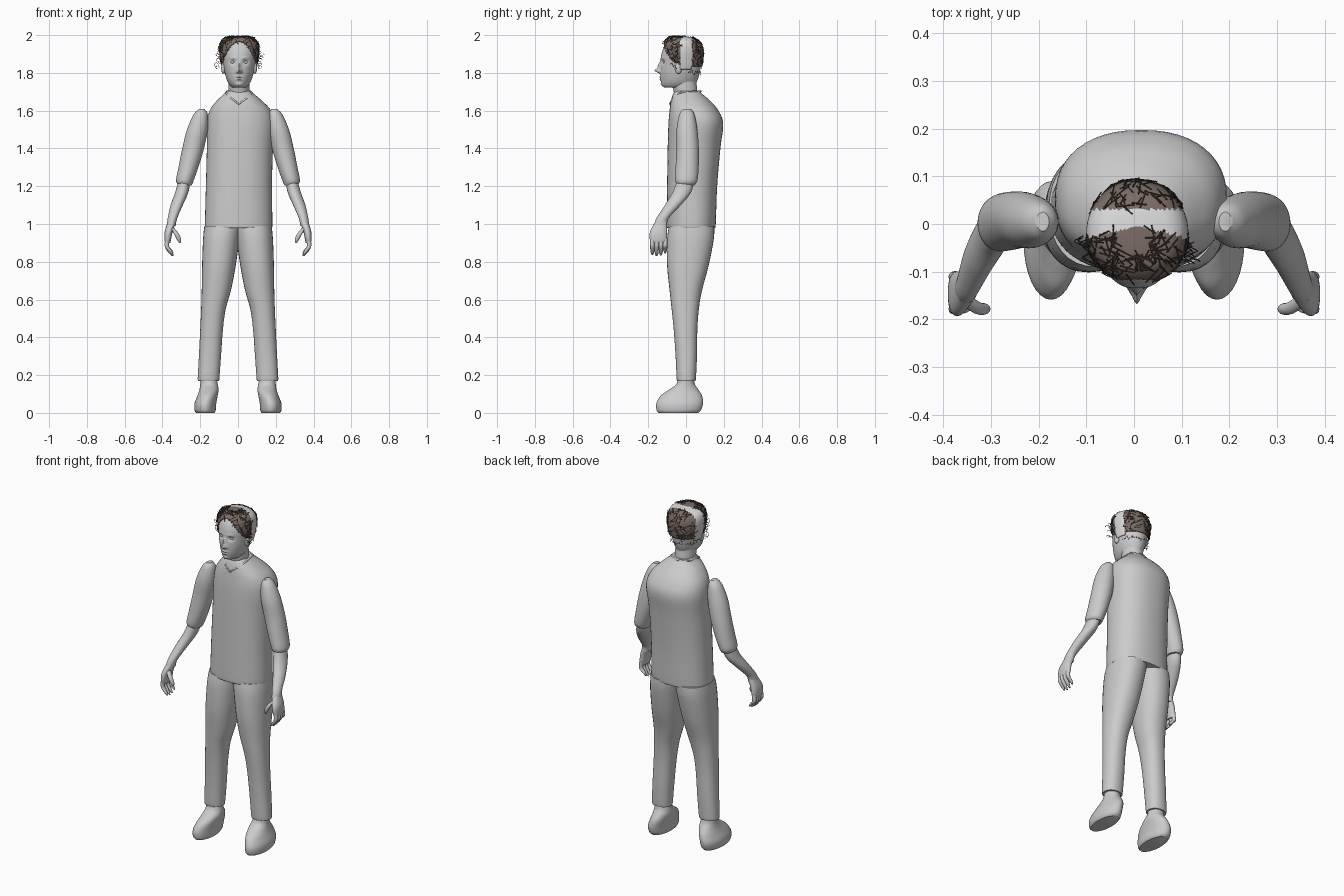
import bpy, bmesh, math, random
from mathutils import Vector

random.seed(4)
cube = bpy.data.objects.get("Cube")
if cube:
    bpy.data.objects.remove(cube, do_unlink=True)


def material(name, colour):
    mat = bpy.data.materials.new(name)
    mat.use_nodes = True
    mat.diffuse_color = (*colour, 1)
    mat.node_tree.nodes["Principled BSDF"].inputs["Base Color"].default_value = (*colour, 1)
    return mat


GREY = material("plain grey", (0.6, 0.6, 0.6))
PALE = material("pale grey", (0.7, 0.7, 0.7))
BROWN = material("hair brown", (0.2, 0.15, 0.13))
DARK = material("dark strand brown", (0.06, 0.045, 0.04))


def smooth(obj, angle=40):
    bpy.ops.object.select_all(action="DESELECT")
    obj.select_set(True)
    bpy.context.view_layer.objects.active = obj
    bpy.ops.object.shade_smooth_by_angle(angle=math.radians(angle))


def blend(a, b, c, d, t):
    """Smooth interpolation from b to c."""
    return 0.5 * (2 * b + (c - a) * t + (2 * a - 5 * b + 4 * c - d) * t * t
                  + (3 * b - a - 3 * c + d) * t ** 3)


def loft(name, slices, mats=(GREY,), n=32, steps=5, power=1.0, side=1, sculpt=None, edit=None):
    """Skin over horizontal slices, each (z, x low, x high, y low, y high)."""
    pts = [slices[0], *slices, slices[-1]]
    rows = [[blend(*v, k / steps) for v in zip(*pts[i:i + 4])]
            for i in range(len(slices) - 1) for k in range(steps)] + [slices[-1]]
    bm = bmesh.new()
    rings = []
    for z, x0, x1, y0, y1 in rows:
        ring = []
        for k in range(n):
            c, s = math.cos(math.tau * k / n), math.sin(math.tau * k / n)
            c = math.copysign(abs(c) ** power, c)
            s = math.copysign(abs(s) ** power, s)
            co = Vector((side * ((x0 + x1) + (x1 - x0) * c) / 2, ((y0 + y1) + (y1 - y0) * s) / 2, z))
            if sculpt:
                sculpt(co)
            ring.append(bm.verts.new(co))
        rings.append(ring)
    for a, b in zip(rings, rings[1:]):
        for k in range(n):
            j = (k + 1) % n
            bm.faces.new((a[k], a[j], b[j], b[k]))
    bm.faces.new(rings[0])
    bm.faces.new(rings[-1])
    bmesh.ops.recalc_face_normals(bm, faces=bm.faces)
    if edit:
        edit(bm)
    mesh = bpy.data.meshes.new(name)
    bm.to_mesh(mesh)
    bm.free()
    obj = bpy.data.objects.new(name, mesh)
    bpy.context.collection.objects.link(obj)
    for m in mats:
        mesh.materials.append(m)
    smooth(obj)
    return obj


def digit(name, path, r, side):
    """Tapered finger following points from knuckle to tip."""
    radii = [r, r, r * 0.9, r * 0.35]
    loft(name, [(z, x - q, x + q, y - q, y + q) for (x, y, z), q in zip(path, radii)],
         n=12, side=side)


def ball(name, loc, size, mat=GREY):
    bpy.ops.mesh.primitive_uv_sphere_add(segments=20, ring_count=12, radius=1, location=loc)
    obj = bpy.context.object
    obj.name, obj.scale = name, size
    obj.data.materials.append(mat)
    smooth(obj)


def tubes(name, paths, radius, mat, cyclic=False):
    curve = bpy.data.curves.new(name, "CURVE")
    curve.dimensions = "3D"
    curve.bevel_depth, curve.bevel_resolution = radius, 1
    for path in paths:
        spline = curve.splines.new("POLY")
        spline.points.add(len(path) - 1)
        spline.use_cyclic_u = cyclic
        for p, co in zip(spline.points, path):
            p.co = (*co, 1)
    curve.materials.append(mat)
    obj = bpy.data.objects.new(name, curve)
    bpy.context.collection.objects.link(obj)


# Shirt body and collar
loft("shirt_body", [
    (.98, -.175, .18, -.1, .155), (1.01, -.175, .182, -.102, .158), (1.2, -.17, .18, -.1, .165),
    (1.4, -.165, .185, -.097, .182), (1.53, -.165, .195, -.093, .197),
    (1.6, -.15, .175, -.087, .172), (1.65, -.115, .13, -.08, .13),
    (1.69, -.073, .083, -.068, .085), (1.705, -.06, .068, -.055, .075)],
    n=48, power=.88)
tubes("shirt_collar", [[(-.065, -.035, 1.695), (-.035, -.07, 1.665), (.004, -.084, 1.635),
                        (.044, -.07, 1.665), (.074, -.035, 1.695), (.065, .05, 1.703),
                        (.004, .078, 1.703), (-.057, .05, 1.703)]], .005, GREY, True)

# Limbs
for label, s in (("left", 1), ("right", -1)):
    loft(label + "_sleeve", [
        (1.61, .178, .205, -.015, .025), (1.58, .16, .235, -.035, .045), (1.5, .16, .27, -.05, .06),
        (1.4, .18, .295, -.05, .068), (1.3, .21, .315, -.055, .067), (1.23, .235, .328, -.057, .06),
        (1.205, .245, .315, -.045, .045)], side=s)
    loft(label + "_forearm", [
        (1.25, .25, .31, -.04, .045), (1.17, .262, .332, -.07, .028), (1.1, .292, .357, -.112, -.028),
        (1.03, .322, .372, -.157, -.092), (.99, .33, .377, -.17, -.1)], side=s)
    loft(label + "_palm", [
        (1.01, .328, .373, -.165, -.1), (.96, .346, .388, -.19, -.1), (.92, .354, .39, -.192, -.1),
        (.9, .358, .386, -.185, -.106)], side=s, n=24, power=.85)
    for k, finger in enumerate(("index", "middle", "ring", "little")):
        y, drop = -.178 + .0225 * k, (.006, 0, .003, .014)[k]
        digit(f"{label}_{finger}_finger", [(.372, y, .925), (.377, y, .885), (.36, y, .85 + drop),
                                           (.345, y, .83 + drop)], .0115, s)
    digit(label + "_thumb", [(.352, -.16, .98), (.328, -.176, .95), (.313, -.178, .92),
                             (.308, -.176, .9)], .013, s)
    loft(label + "_trouser_leg", [
        (.99, -.02, .178, -.09, .15), (.92, -.008, .185, -.1, .147), (.78, .012, .19, -.1, .12),
        (.65, .037, .192, -.087, .085), (.55, .065, .195, -.076, .068), (.44, .08, .2, -.065, .06),
        (.3, .09, .207, -.055, .058), (.19, .098, .213, -.05, .053), (.17, .1, .212, -.047, .05)],
        power=.9, side=s)
    loft(label + "_shoe", [
        (0, .125, .222, -.145, .065), (.015, .118, .23, -.156, .08), (.05, .115, .23, -.157, .09),
        (.09, .108, .215, -.135, .085), (.12, .103, .205, -.095, .068),
        (.15, .107, .2, -.053, .048), (.19, .115, .2, -.04, .04)], side=s)

# Neck and head, with the face shaped by soft bumps (x, z, width, height, push)
MID = .006
BUMPS = [(0, 1.812, .011, .011, .03), (0, 1.838, .008, .018, .014), (.012, 1.805, .007, .006, .008),
         (-.012, 1.805, .007, .006, .008), (.033, 1.857, .014, .011, -.012),
         (-.033, 1.857, .014, .011, -.012), (.03, 1.878, .02, .006, .004), (-.03, 1.878, .02, .006, .004),
         (0, 1.778, .018, .004, .007), (0, 1.764, .016, .005, .007), (0, 1.738, .018, .01, .006)]


def shape_face(co):
    if co.y < -.05:
        co.y -= sum(push * math.exp(-((co.x - MID - x) / w) ** 2 - ((co.z - z) / h) ** 2)
                    for x, z, w, h, push in BUMPS)


loft("neck", [(1.6, -.048, .06, -.045, .06), (1.7, -.05, .062, -.065, .06),
              (1.75, -.05, .062, -.075, .055), (1.8, -.05, .062, -.06, .055)])
loft("head", [
    (1.722, -.028, .04, -.112, .02), (1.735, -.043, .055, -.126, .045), (1.76, -.058, .07, -.133, .06),
    (1.8, -.07, .083, -.136, .072), (1.85, -.08, .092, -.135, .08), (1.9, -.087, .099, -.13, .083),
    (1.94, -.083, .095, -.115, .076), (1.965, -.065, .077, -.093, .055),
    (1.98, -.03, .042, -.06, .02)], n=96, steps=8, sculpt=shape_face)
for label, s in (("left", 1), ("right", -1)):
    ball(label + "_eye", (MID + s * .033, -.108, 1.856), (.014, .013, .009))
    ball(label + "_ear", (MID + s * .083, -.04, 1.825), (.012, .018, .03))

# Hair shell: brown front and back patches with a pale band between them
roots = []


def cut_hair(bm):
    spare = []
    for f in bm.faces:
        c = f.calc_center_median()
        x = c.x - MID
        band_front = -.03 + .02 * (1 - (x / .1) ** 2) * (c.z > 1.95)
        if c.y < band_front:
            keep, f.material_index = c.z > 1.968 - 13 * x * x, 0
        elif c.y < .03:
            keep, f.material_index = c.z > 1.82, 1
        else:
            keep, f.material_index = c.z > 1.835, 0
        if not keep:
            spare.append(f)
        elif f.material_index == 0 and len(f.verts) == 4:
            roots.append((c.copy(), f.normal.copy()))
    bmesh.ops.delete(bm, geom=spare, context="FACES")


hair = loft("hair", [
    (1.8, -.08, .094, -.125, .08), (1.86, -.093, .107, -.128, .09), (1.92, -.1, .114, -.128, .092),
    (1.96, -.094, .108, -.12, .077), (1.985, -.07, .084, -.1, .045), (1.994, -.03, .044, -.07, -.005)],
    (BROWN, PALE), n=64, steps=8, edit=cut_hair)
shell = hair.modifiers.new("thickness", "SOLIDIFY")
shell.thickness = .006

# Loose strands lying across the hair patches
strands = []
for c, normal in random.choices(roots, k=230):
    lean = Vector((random.uniform(-1, 1), random.uniform(-1, 1), random.uniform(-1, 1)))
    along = lean.cross(normal).normalized() * random.uniform(.01, .024)
    path = [c - along - normal * .001, c + normal * .002, c + along + normal * .003]
    for p in path:
        p.z = min(p.z, 1.998)
    strands.append(path)
tubes("hair_strands", strands, .0013, DARK)

# Small curls at the temples and a thin line of strands at the nape
curls = []
for s in (1, -1):
    for k in range(9):
        centre = Vector((MID + s * random.uniform(.1, .122), random.uniform(-.09, -.04),
                         1.83 + .013 * k))
        r = random.uniform(.006, .012)
        curls.append([centre + Vector((math.cos(a) * r, .004 * a, math.sin(a) * r))
                      for a in (0, 1, 2, 3, 4, 5)])
for k in range(24):
    a = math.pi * (k + .5) / 24
    base = Vector((MID + .077 * math.cos(a), .076 * math.sin(a), 1.8))
    curls.append([base, base + Vector((random.uniform(-.015, .015), .003, random.uniform(-.015, .015)))])
tubes("hair_curls", curls, .0012, DARK)
